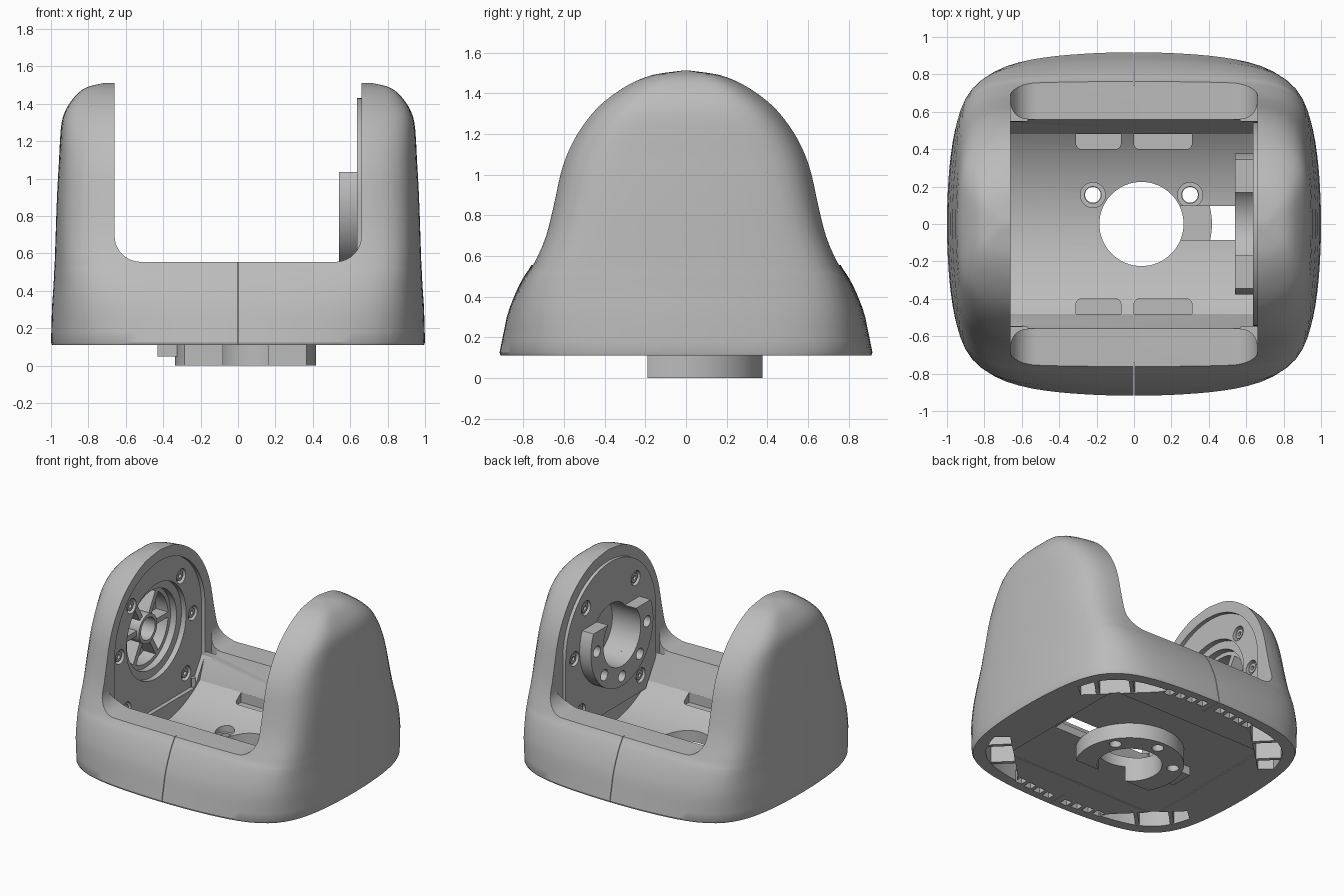
import bpy, bmesh
from math import sin, cos, pi, radians
from mathutils import Vector

cube = bpy.data.objects.get("Cube")
if cube:
    bpy.data.objects.remove(cube, do_unlink=True)

grey = bpy.data.materials.new("plain_grey")
grey.use_nodes = True
GREY = (0.5, 0.5, 0.5, 1)
grey.diffuse_color = GREY
grey.node_tree.nodes["Principled BSDF"].inputs["Base Color"].default_value = GREY


def make(name, bm):
    bmesh.ops.recalc_face_normals(bm, faces=bm.faces)
    me = bpy.data.meshes.new(name)
    bm.to_mesh(me)
    bm.free()
    me.materials.append(grey)
    ob = bpy.data.objects.new(name, me)
    bpy.context.collection.objects.link(ob)
    return ob


def place(axis, u, v, w):
    return {"x": (w, u, v), "y": (u, w, v), "z": (u, v, w)}[axis]


def loft(name, loops):
    bm = bmesh.new()
    rings = [[bm.verts.new(p) for p in loop] for loop in loops]
    for lo, hi in zip(rings, rings[1:]):
        for i in range(len(lo)):
            bm.faces.new((lo[i - 1], lo[i], hi[i], hi[i - 1]))
    bm.faces.new(rings[0])
    bm.faces.new(rings[-1])
    return make(name, bm)


def prism(name, pts, axis, lo, hi):
    return loft(name, [[place(axis, u, v, w) for u, v in pts] for w in (lo, hi)])


def arc(cu, cv, r, a0, a1, n):
    return [(cu + r * cos(radians(a0 + (a1 - a0) * i / n)),
             cv + r * sin(radians(a0 + (a1 - a0) * i / n))) for i in range(n + 1)]


def circle(cu, cv, r, n=40):
    return arc(cu, cv, r, 0, 360, n)[:-1]


def rect(u0, u1, v0, v1):
    return [(u0, v0), (u1, v0), (u1, v1), (u0, v1)]


def cut(target, pts, axis, lo, hi):
    cutter = prism("cutter", pts, axis, lo, hi)
    cutter.hide_render = True
    mod = target.modifiers.new("cut", "BOOLEAN")
    mod.operation = "DIFFERENCE"
    mod.solver = "EXACT"
    mod.object = cutter
    bpy.context.view_layer.objects.active = target
    bpy.ops.object.modifier_apply(modifier=mod.name)
    bpy.data.objects.remove(cutter, do_unlink=True)


def outline(a, b, bow_x=.12, bow_y=.12, power=7, n=104):
    """Rounded rectangle with gently bowed sides."""
    pts = []
    for i in range(n):
        c, s = cos(2 * pi * (i + .5) / n), sin(2 * pi * (i + .5) / n)
        lo, hi = 0, 1.5
        for _ in range(30):
            t = (lo + hi) / 2
            u, v = abs(t * c), abs(t * s)
            inside = (u + bow_x * v * v) ** power + (v + bow_y * u * u) ** power < 1
            lo, hi = (t, hi) if inside else (lo, t)
        pts.append((a * lo * c, b * lo * s))
    return pts


# Outer shell: height, half width, half depth, smoothed between stations
stations = [Vector(s) for s in (
    (.11, .995, .912), (.125, 1, .918), (.3, .995, .882), (.42, .987, .838), (.5, .983, .797),
    (.555, .98, .762), (.7, .975, .705), (.85, .97, .668), (1, .963, .637), (1.1, .957, .605),
    (1.2, .952, .555), (1.3, .943, .482), (1.37, .92, .41), (1.43, .88, .325), (1.47, .84, .245),
    (1.495, .79, .165), (1.512, .71, .03))]
levels = []
for i in range(len(stations) - 1):
    p0, p1, p2 = stations[max(i - 1, 0)], stations[i], stations[i + 1]
    p3 = stations[min(i + 2, len(stations) - 1)]
    steps = 1 if i < 1 else 3
    for k in range(steps):
        t = k / steps
        spline = (2 * p1 + (p2 - p0) * t + (2 * p0 - 5 * p1 + 4 * p2 - p3) * t * t
                  + (3 * p1 - p0 - 3 * p2 + p3) * t ** 3) / 2
        levels.append(p1.lerp(p2, t) if i < 2 else spline)
levels.append(stations[-1])
shell = []
for z, a, b in levels:
    low = min(1, (z - .11) / .445)
    high = max(0, (z - .6) / .91)
    section = outline(a, b, .12 * (b / .92) ** 2, .12 - .09 * low, 7 + 2.2 * low - 4 * high)
    shell.append([(x, y, z) for x, y in section])
body = loft("fork_housing", shell)

# Gap between the arms and the curved trough in the floor
cut(body, [(-.66, 1.7)] + arc(-.52, .695, .14, 180, 270, 10) + arc(.52, .695, .14, 270, 360, 10)
    + [(.66, 1.7)], "y", -1.2, 1.2)
cut(body, [(-.56, 1), (-.56, .555)] + arc(0, .95, .78, 232, 308, 24) + [(.56, .555), (.56, 1)],
    "x", -.66, .66)
nook = arc(.57, .65, .09, 270, 360, 8) + [(.66, .55), (.57, .55)]
for sx in (-1, 1):
    for sy in (-1, 1):
        cut(body, [(sx * x, sy * y) for x, y in nook], "z", .42, .9)

# Floor: shallow pockets, underside panel, centre hole, cable slot, bolt holes
CX = .04
for side in (-1, 1):
    for x0, x1 in ((-.31, -.07), (0, .31)):
        pad = [(x0, side * .48)] + [(x, side * y) for x, y in
                                    arc(x0 + .03, .43, .03, 180, 270, 5)
                                    + arc(x1 - .03, .43, .03, 270, 360, 5)] + [(x1, side * .48)]
        cut(body, pad, "z", .26, .6)
cut(body, rect(-.66, .66, -.57, .57), "z", .05, .116)
cut(body, circle(CX, 0, .225, 64), "z", .05, .5)
cut(body, rect(.2, .64, -.085, .095), "z", .05, .5)
for x in (-.22, .3):
    cut(body, circle(x, .155, .067, 24), "z", .15, .5)
    cut(body, circle(x, .155, .045, 24), "z", .05, .5)

# Underside: corner pockets, edge slots and the seams in the low walls
corner = [p for p in outline(.92, .835) if min(p) > 0 and abs(p[0] - p[1]) < .45]
corner += [(.42, .75), (.8, .38)]
for sx in (-1, 1):
    for sy in (-1, 1):
        cut(body, [(sx * x, sy * y) for x, y in corner], "z", .05, .36)
        for k in range(4):
            x, y = sx * (.08 + .09 * k), sy * (.83 - .01 * k)
            cut(body, rect(x - .03, x + .03, y - .03, y + .03), "z", .05, .2)
for sy in (-1, 1):
    y0, y1 = sorted((sy * .74, sy * 1.1))
    cut(body, rect(-.002, .002, y0, y1), "z", .05, .7)

# Right arm: recessed face, stepped bearing seat and screw seats
HUB = .885
face = arc(0, HUB, .545, 0, 180, 40) + [(-.545, .5), (-.42, .3), (.42, .3), (.545, .5)]
screws = [(side * y, HUB + z) for side in (-1, 1)
          for y, z in ((.3, .305), (.44, -.03), (.36, -.46))]
cut(body, face, "x", -.69, -.6)
cut(body, circle(0, HUB, .36, 56), "x", -.73, -.6)
cut(body, circle(0, HUB, .3, 56), "x", -.88, -.6)
for u, v in screws:
    cut(body, circle(u, v, .055, 24), "x", -.73, -.6)

# Left arm: raised mounting plate with bore and screw seats
plate = prism("left_arm_plate", face, "x", .635, .67)
for part in (plate, body):
    cut(part, circle(0, HUB, .225, 56), "x", .6, .78)
for u, v in screws:
    cut(plate, circle(u, v, .055, 24), "x", .6, .66)


def tube(name, u, v, r, hole, axis, lo, hi):
    ob = prism(name, circle(u, v, r), axis, lo, hi)
    cut(ob, circle(u, v, hole), axis, lo - .1, hi + .1)
    return ob


# Screw heads
smooth = [body, plate]
for u, v in screws:
    smooth.append(tube("right_screw", u, v, .036, .016, "x", -.74, -.70))
    smooth.append(tube("left_screw", u, v, .036, .016, "x", .645, .67))

# Spoked bearing hub in the right arm
smooth.append(tube("hub_sleeve", 0, HUB, .11, .085, "x", -.89, -.76))
smooth.append(tube("hub_rim", 0, HUB, .305, .27, "x", -.89, -.78))
for k in range(6):
    d = Vector((cos(k * pi / 3), sin(k * pi / 3)))
    n = Vector((-d.y, d.x)) * .02
    c = Vector((0, HUB))
    prism("hub_spoke", [c + d * .1 + n, c + d * .28 + n, c + d * .28 - n, c + d * .1 - n],
          "x", -.89, -.78)

# Pocket ribs under the corners
for sx in (-1, 1):
    for sy in (-1, 1):
        for u, v in ((.77, .52), (.58, .67)):
            prism("corner_rib", [(sx * (u + a), sy * (v + b)) for a, b in
                                 ((-.11, -.09), (-.09, -.11), (.09, .07), (.07, .09))], "z", .115, .37)


# Open flange rings: one under the floor, one on the left arm
def flange(name, axis, cu, cv, sign, gap, lo, hi, bolts):
    ring = prism(name, circle(cu, cv, .377, 64), axis, lo, hi)
    cut(ring, circle(cu, cv, .225, 64), axis, lo - .1, hi + .1)
    v0, v1 = sorted((cv + sign * gap, cv + sign * .6))
    cut(ring, rect(cu - .6, cu + .6, v0, v1), axis, lo - .1, hi + .1)
    for a in bolts:
        u, v = cu + .303 * cos(radians(a)), cv - sign * .303 * sin(radians(a))
        cut(ring, circle(u, v, .042, 24), axis, lo - .1, hi + .1)
    smooth.append(ring)


flange("foot_flange", "z", CX, 0, -1, .19, 0, .12, (31, 90, 149))
flange("left_arm_flange", "x", 0, HUB, 1, .15, .54, .64, (0, 45, 90, 135, 180))
prism("foot_tab", rect(-.43, -.3, -.09, .09), "z", .05, .12)

for ob in bpy.context.selected_objects:
    ob.select_set(False)
for ob in smooth:
    ob.select_set(True)
bpy.context.view_layer.objects.active = body
bpy.ops.object.shade_smooth_by_angle(angle=radians(32))
